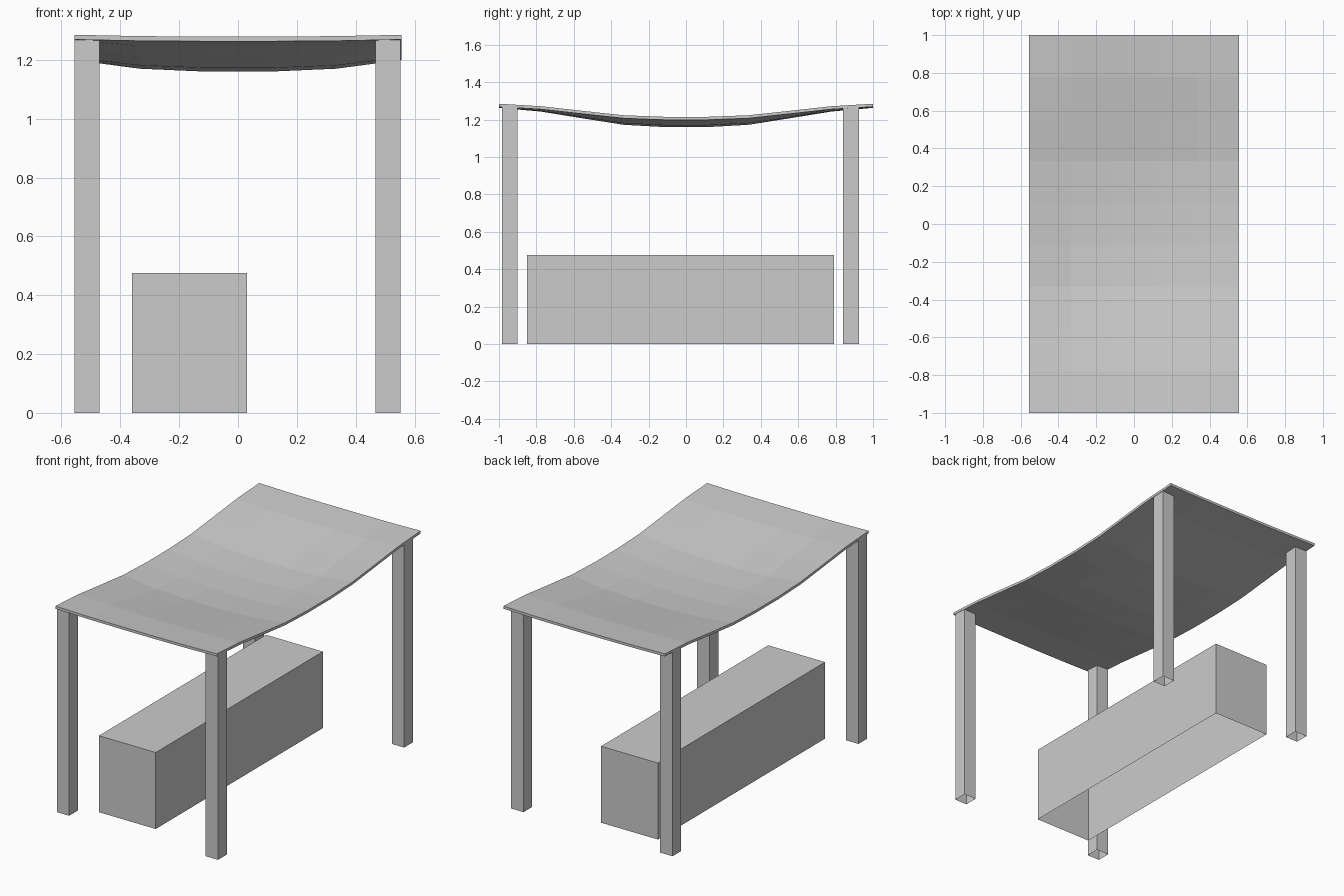
import bpy, bmesh

if "Cube" in bpy.data.objects:
    bpy.data.objects.remove(bpy.data.objects["Cube"])

def finish(bm, name):
    mesh = bpy.data.meshes.new(name)
    bm.to_mesh(mesh)
    bm.free()
    obj = bpy.data.objects.new(name, mesh)
    bpy.context.collection.objects.link(obj)
    return obj

def open_box(name, x0, x1, y0, y1, top):
    """Box standing on the ground with no bottom face."""
    bm = bmesh.new()
    bmesh.ops.create_cube(bm, size=1)
    for v in bm.verts:
        v.co = (x1 if v.co.x > 0 else x0,
                y1 if v.co.y > 0 else y0,
                top if v.co.z > 0 else 0)
    bm.normal_update()
    bottom = [f for f in bm.faces if f.normal.z < -0.5]
    bmesh.ops.delete(bm, geom=bottom, context='FACES_ONLY')
    return finish(bm, name)

# Sagging canopy: 5 x 9 panels, sag weights from centre to edge
NX, NY = 5, 9
HALF_X, HALF_Y, THICK = 0.555, 1.0, 0.016
sag_x = [1.0, 0.75, 0.0]
sag_y = [1.0, 0.88, 0.54, 0.19, 0.0]
bm = bmesh.new()
grid = []
for j in range(NY + 1):
    row = []
    for i in range(NX + 1):
        u, v = 2 * i / NX - 1, 2 * j / NY - 1
        cx = sag_x[int(abs(i - NX / 2))]
        cy = sag_y[int(abs(j - NY / 2))]
        z = 1.285 - 0.07 * cy - cx * (0.006 + 0.033 * cy)
        row.append(bm.verts.new((u * HALF_X, v * HALF_Y, z)))
    grid.append(row)
for j in range(NY):
    for i in range(NX):
        bm.faces.new((grid[j][i], grid[j][i + 1], grid[j + 1][i + 1], grid[j + 1][i]))
# Thickness: keep the top sheet and add underside and rim
ext = bmesh.ops.extrude_face_region(bm, geom=bm.faces[:], use_keep_orig=True)
for v in ext['geom']:
    if isinstance(v, bmesh.types.BMVert):
        v.co.z -= THICK
bmesh.ops.recalc_face_normals(bm, faces=bm.faces[:])
finish(bm, "canopy")

# Four corner legs
for side, xa, xb in (("left", -0.555, -0.47), ("right", 0.468, 0.553)):
    for end, ya, yb in (("front", -0.985, -0.90), ("back", 0.84, 0.925)):
        open_box(f"{end}_{side}_leg", xa, xb, ya, yb, 1.272)

# Long counter under the canopy
open_box("counter", -0.36, 0.03, -0.85, 0.79, 0.475)
